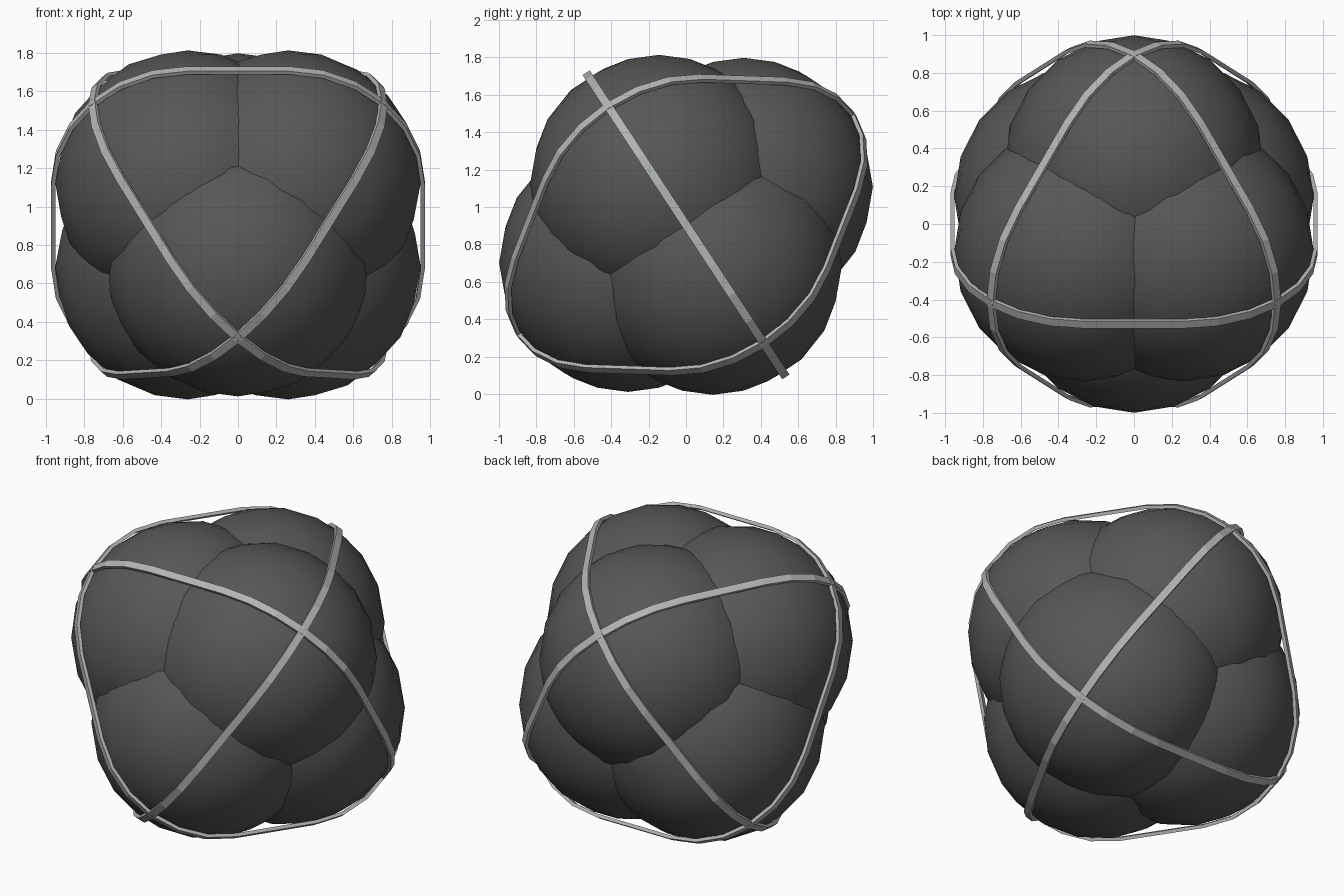
import bpy, bmesh, math
from mathutils import Vector, Matrix

if "Cube" in bpy.data.objects:
    bpy.data.objects.remove(bpy.data.objects["Cube"])

CENTRE = Vector((0, 0, 0.905))
OFFSET, LOBE_R = 0.37, 0.69
IN_R, OUT_R, HALF_W = 0.690, 0.711, 0.023

# three perpendicular axes, tilted about x
s = math.sqrt(0.5)
A = Vector((s, -0.549 * s, 0.836 * s)).normalized()
B = Vector((-s, -0.549 * s, 0.836 * s)).normalized()
C = Vector((0, 0.836, 0.549)).normalized()


def material(name, rgb):
    m = bpy.data.materials.new(name)
    m.diffuse_color = (*rgb, 1)
    m.use_nodes = True
    m.node_tree.nodes["Principled BSDF"].inputs["Base Color"].default_value = m.diffuse_color
    return m


def finish(name, bm, mat, smooth):
    bmesh.ops.recalc_face_normals(bm, faces=bm.faces)
    for f in bm.faces:
        f.smooth = smooth
    me = bpy.data.meshes.new(name)
    bm.to_mesh(me)
    bm.free()
    me.materials.append(mat)
    ob = bpy.data.objects.new(name, me)
    bpy.context.collection.objects.link(ob)
    return ob


dark = material("dark_body", (0.10, 0.095, 0.09))
light = material("light_strap", (0.45, 0.46, 0.45))

# lumpy body: six overlapping lobes and a core filling the hollows
bm = bmesh.new()
for d in (A, -A, B, -B, C, -C):
    bmesh.ops.create_icosphere(bm, subdivisions=3, radius=LOBE_R,
                               matrix=Matrix.Translation(CENTRE + d * OFFSET))
bmesh.ops.create_icosphere(bm, subdivisions=3, radius=0.83,
                           matrix=Matrix.Translation(CENTRE))
finish("lumpy_body", bm, dark, True)


# strap: flat band stretched round four lobes
def strap(name, u, v):
    n = u.cross(v)
    steps = 6
    bm = bmesh.new()
    rings = []
    for k in range(4):
        mid = k * math.pi / 2
        base = (u * math.cos(mid) + v * math.sin(mid)) * OFFSET
        for i in range(steps + 1):
            a = mid + (i / steps - 0.5) * math.pi / 2
            r = u * math.cos(a) + v * math.sin(a)
            rings.append([bm.verts.new(CENTRE + base + r * rad + n * w)
                          for rad, w in ((IN_R, -HALF_W), (OUT_R, -HALF_W),
                                         (OUT_R, HALF_W), (IN_R, HALF_W))])
    for p, q in zip(rings, rings[1:] + rings[:1]):
        for j in range(4):
            bm.faces.new((p[j], p[(j + 1) % 4], q[(j + 1) % 4], q[j]))
    finish(name, bm, light, False)


strap("cross_strap", A, B)
strap("right_strap", A, C)
strap("left_strap", B, C)
